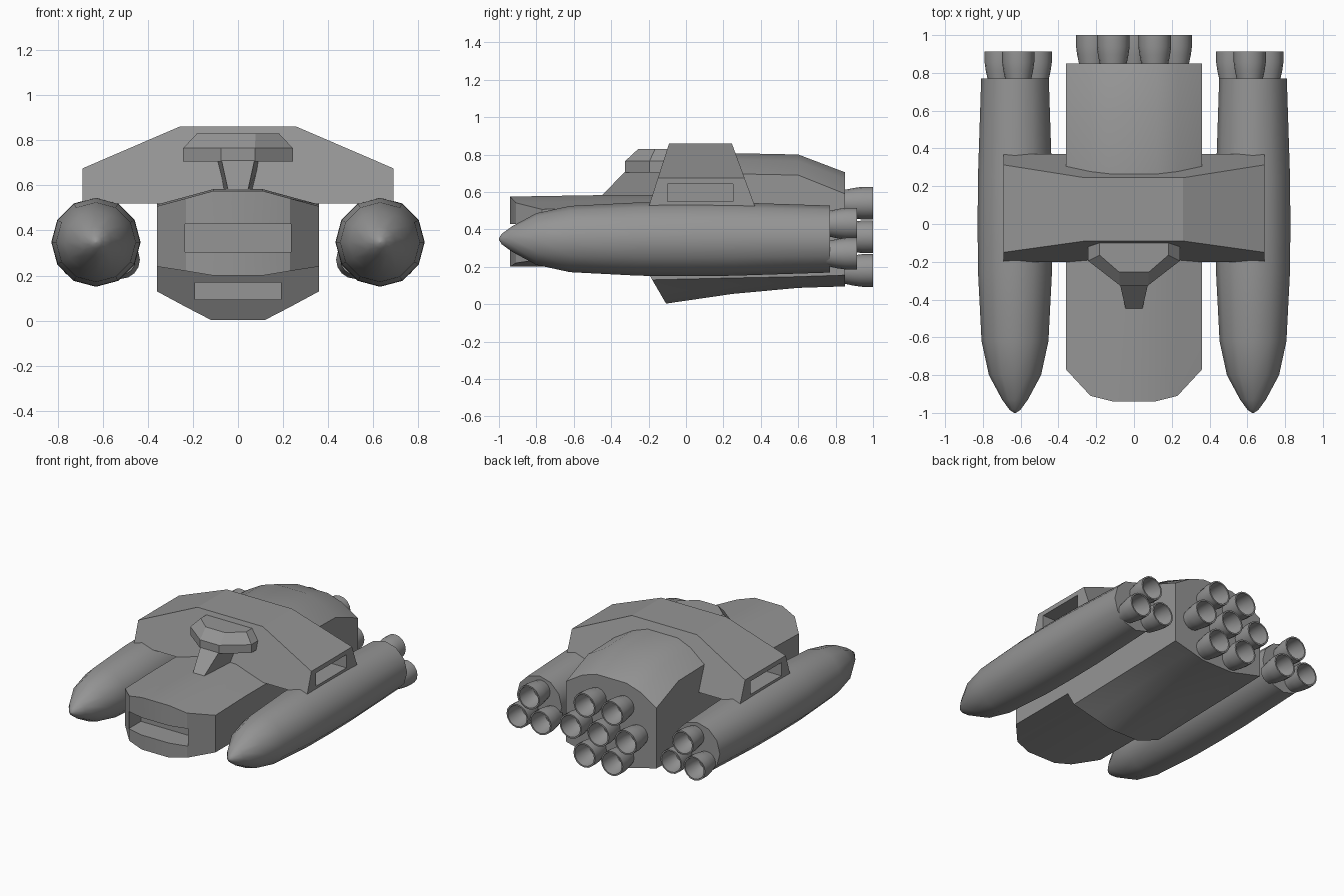
import bpy, bmesh, math

cube = bpy.data.objects.get("Cube")
if cube:
    bpy.data.objects.remove(cube)

GREY = (0.3, 0.3, 0.3, 1)
mat = bpy.data.materials.new("hull grey")
mat.use_nodes = True
mat.diffuse_color = GREY
mat.node_tree.nodes["Principled BSDF"].inputs["Base Color"].default_value = GREY


def make(name, bm, angle=30):
    bmesh.ops.recalc_face_normals(bm, faces=bm.faces)
    me = bpy.data.meshes.new(name)
    bm.to_mesh(me)
    bm.free()
    me.materials.append(mat)
    ob = bpy.data.objects.new(name, me)
    bpy.context.collection.objects.link(ob)
    bpy.ops.object.select_all(action='DESELECT')
    ob.select_set(True)
    bpy.context.view_layer.objects.active = ob
    bpy.ops.object.shade_smooth_by_angle(angle=math.radians(angle))
    return ob


def loft(name, rings, angle=30):
    """Skin a row of closed rings and cap both ends."""
    bm = bmesh.new()
    rows = [[bm.verts.new(p) for p in ring] for ring in rings]
    n = len(rows[0])
    for a, b in zip(rows, rows[1:]):
        for i in range(n):
            j = (i + 1) % n
            bm.faces.new((a[i], a[j], b[j], b[i]))
    bm.faces.new(rows[0])
    bm.faces.new(rows[-1])
    return make(name, bm, angle)


def mirrored_loft(name, columns, angle=30):
    """columns: (x, side profile of (y, z)) from the outside inwards, mirrored in x."""
    both = [(-x, p) for x, p in columns] + [(x, p) for x, p in reversed(columns)]
    return loft(name, [[(x, y, z) for y, z in p] for x, p in both], angle)


def revolve(name, profile, x, z, sides, closed=False, angle=40):
    """Turn a (y, radius) profile about an axis along y."""
    rings = []
    for y, r in profile:
        turn = [2 * math.pi * i / sides for i in range(sides)]
        rings.append([(x + r * math.sin(t), y, z + r * math.cos(t)) for t in turn])
    return loft(name, rings, angle)


def cut(ob, centre, size):
    """Sink a box-shaped bay into a part."""
    bpy.ops.mesh.primitive_cube_add(size=1, location=centre)
    box = bpy.context.object
    box.name = "bay_cutter"
    box.scale = size
    box.hide_render = True
    box.data.materials.append(mat)
    mod = ob.modifiers.new("bay", 'BOOLEAN')
    mod.object = box
    mod.solver = 'EXACT'
    bpy.context.view_layer.update()
    bpy.context.view_layer.objects.active = ob
    bpy.ops.object.modifier_apply(modifier=mod.name)
    bpy.data.objects.remove(box)


# Forward hull with a chamfered nose and launch bay
def nose(front, top, bottom):
    return [(front, top - 0.008), (-0.45, top), (0.3, top), (0.3, bottom), (front, bottom)]


forward = mirrored_loft("forward_hull", [
    (0.36, nose(-0.77, 0.515, 0.24)),
    (0.23, nose(-0.91, 0.55, 0.22)),
    (0.11, nose(-0.94, 0.583, 0.2))])
cut(forward, (0, -0.9, 0.367), (0.47, 0.26, 0.125))


# Rear hull: keel below, rounded engine housing above
def rear(join, keel, keel_mid, keel_back, end_top, roof):
    slope = lambda z: -0.105 - 0.58 * z
    return [(slope(join), join), (slope(keel), keel), (0.25, keel_mid), (0.6, keel_back),
            (0.85, keel_back + 0.008), (0.85, end_top), (0.6, roof), (0.2, roof + 0.008),
            (0, 0.5), (-0.1, join + 0.1)]


rear_hull = mirrored_loft("rear_hull", [
    (0.36, rear(0.25, 0.13, 0.14, 0.147, 0.59, 0.69)),
    (0.23, rear(0.23, 0.06, 0.095, 0.115, 0.67, 0.765)),
    (0.12, rear(0.21, 0.003, 0.055, 0.087, 0.705, 0.8))])
cut(rear_hull, (0, -0.16, 0.132), (0.38, 0.26, 0.075))

# Saddle wing with a bay in each end
saddle = mirrored_loft("saddle_wing", [
    (0.69, [(-0.2, 0.52), (-0.15, 0.675), (0.313, 0.675), (0.37, 0.52)]),
    (0.26, [(-0.2, 0.52), (-0.09, 0.86), (0.245, 0.86), (0.37, 0.52)])], 15)
for side in (-1, 1):
    cut(saddle, (side * 0.68, 0.075, 0.595), (0.24, 0.35, 0.095))


# Bridge and its neck
def deck(z, wide, narrow, shoulder, front):
    half = [(wide, 0), (wide, shoulder), (narrow, front)]
    return [(x, y, z) for x, y in half] + [(-x, y, z) for x, y in reversed(half)]


loft("bridge", [deck(0.705, 0.243, 0.075, -0.195, -0.325),
                deck(0.765, 0.243, 0.075, -0.195, -0.325),
                deck(0.83, 0.182, 0.078, -0.165, -0.255)], 15)
loft("bridge_neck", [[(-w, y, z), (w, y, z), (w + 0.03, 0, z), (-w - 0.03, 0, z)]
                     for w, y, z in ((0.042, -0.46, 0.57), (0.073, -0.325, 0.71))], 15)


# Hollow engine bells
def nozzle(name, x, z, start, end, r):
    d = end - start
    revolve(name, [(start - 0.02, r * 0.78), (start, r * 0.82), (start + d * 0.3, r * 0.93),
                   (start + d * 0.6, r), (end, r), (end, r * 0.88),
                   (start + d * 0.5, r * 0.83), (start + d * 0.1, r * 0.6)], x, z, 16)


for row, (z, xs) in enumerate(((0.54, (-0.11, 0.11)), (0.36, (-0.22, 0, 0.22)), (0.18, (-0.11, 0.11)))):
    for i, x in enumerate(xs):
        nozzle(f"main_engine_{row}_{i}", x, z, 0.85, 1.0, 0.087)

# Side pods with three engines each
POD = [(-1, 0.004), (-0.985, 0.028), (-0.93, 0.068), (-0.8, 0.138), (-0.62, 0.177),
       (-0.25, 0.196), (0, 0.198), (0.25, 0.196), (0.77, 0.179)]
for side, word in ((1, "left"), (-1, "right")):
    revolve(word + "_pod", POD, side * 0.63, 0.348, 12)
    for i, (x, z) in enumerate(((0.613, 0.43), (0.52, 0.27), (0.706, 0.27))):
        nozzle(f"{word}_pod_engine_{i}", side * x, z, 0.77, 0.913, 0.085)
